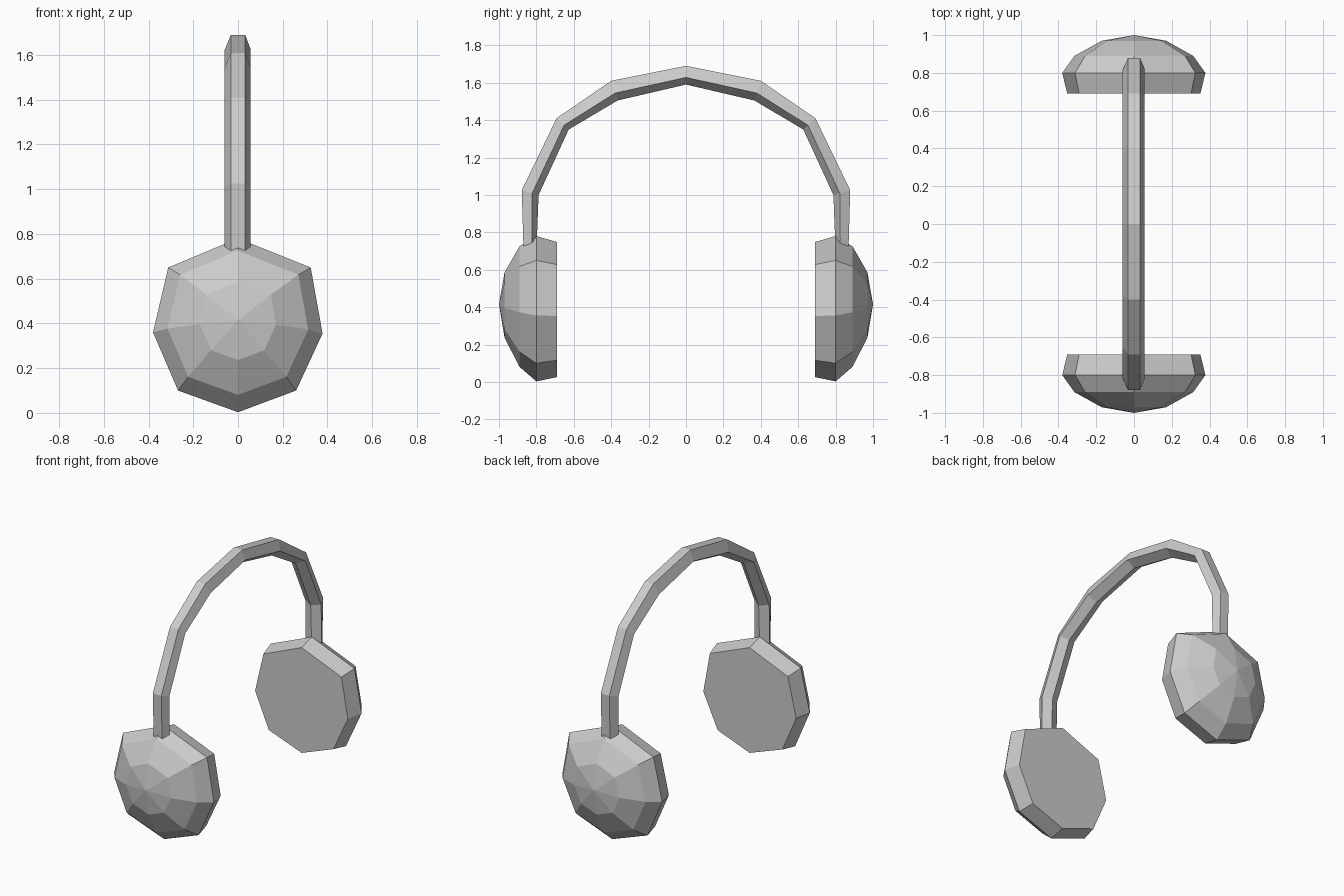
import bpy, bmesh
from mathutils import Vector

if "Cube" in bpy.data.objects:
    bpy.data.objects.remove(bpy.data.objects["Cube"])


def loft(name, rings, tip=None):
    """Skin a list of point rings; close the last ring flat and the first with a tip or cap."""
    bm = bmesh.new()
    vs = [[bm.verts.new(p) for p in ring] for ring in rings]
    n = len(vs[0])
    for a, b in zip(vs, vs[1:]):
        for i in range(n):
            j = (i + 1) % n
            bm.faces.new((a[i], a[j], b[j], b[i]))
    bm.faces.new(vs[-1])
    if tip:
        t = bm.verts.new(tip)
        for i in range(n):
            bm.faces.new((vs[0][i], vs[0][(i + 1) % n], t))
    else:
        bm.faces.new(vs[0])
    bmesh.ops.recalc_face_normals(bm, faces=bm.faces)
    me = bpy.data.meshes.new(name)
    bm.to_mesh(me)
    bm.free()
    ob = bpy.data.objects.new(name, me)
    bpy.context.collection.objects.link(ob)
    return ob


# Ear cups: slightly uneven octagon (x, z about the centre), domed outwards
outline = [(0, .38), (.325, .25), (.378, -.045), (.26, -.30),
           (0, -.397), (-.268, -.30), (-.38, -.04), (-.312, .25)]
# (distance from the middle, scale, centre height)
profile = [(.97, .45, .415), (.89, .83, .41), (.80, 1, .40), (.69, .93, .395)]
for name, side in (("front_ear_cup", -1), ("back_ear_cup", 1)):
    rings = [[(x * s, side * y, cz + z * s) for x, z in outline]
             for y, s, cz in profile]
    loft(name, rings, tip=(0, side * 1.0, .415))

# Headband: five-sided section swept along an arch, as outer and inner (y, z) pairs
half = [((.865, .66), (.79, .66)), ((.87, .75), (.797, .77)), ((.878, 1.025), (.788, 1.0)),
        ((.692, 1.41), (.627, 1.35)), ((.40, 1.61), (.365, 1.505))]
crown = [((0, 1.69), (0, 1.59))]
flip = [tuple((-y, z) for y, z in pair) for pair in half]
# (x, depth from the outer edge to the inner edge)
section = [(-.032, 0), (.032, 0), (.056, .62), (0, 1), (-.06, .68)]
rings = []
for o, i in flip + crown + half[::-1]:
    o, i = Vector(o), Vector(i)
    rings.append([(x, *o.lerp(i, d)) for x, d in section])
loft("headband", rings)
